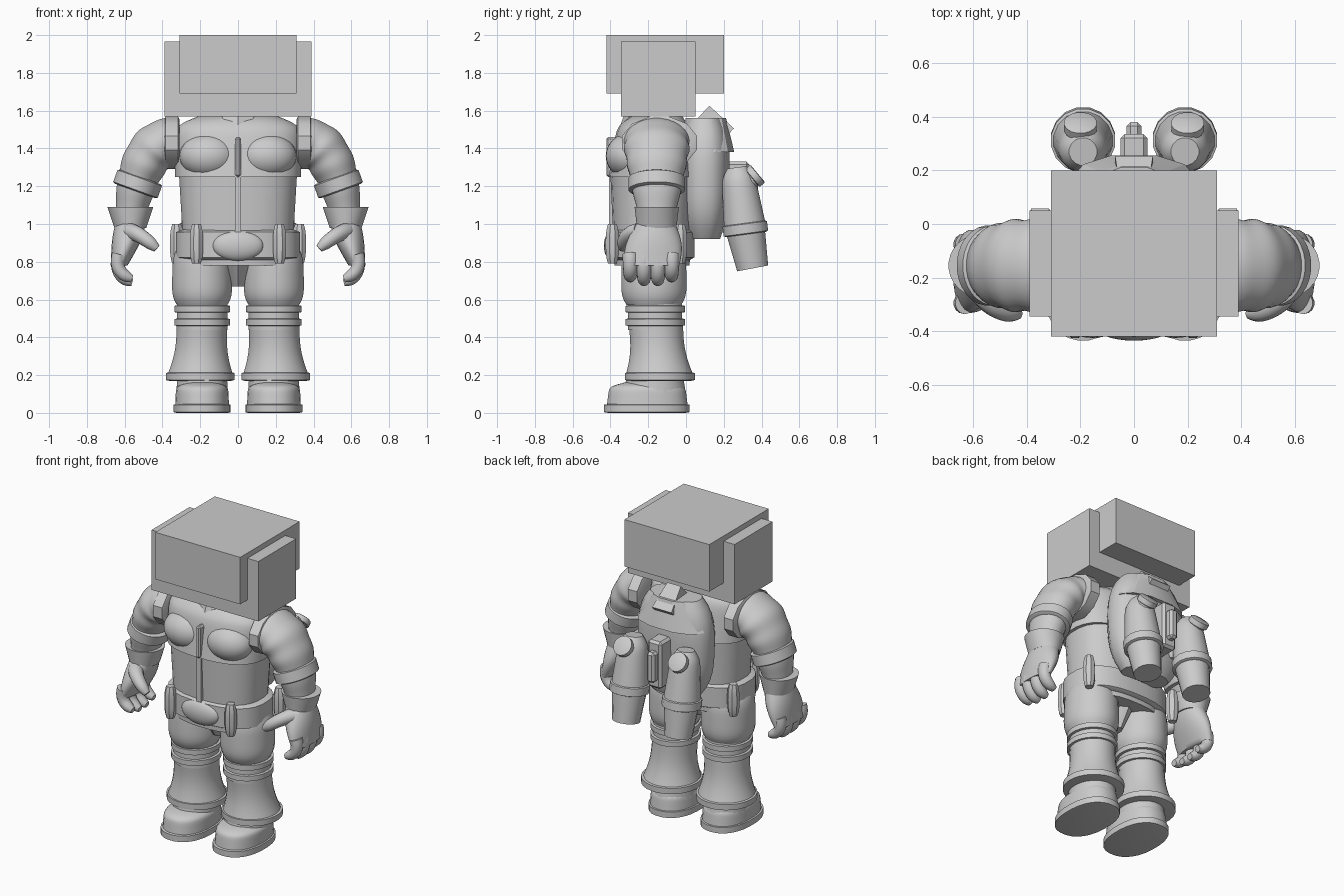
import bpy, bmesh, math
from mathutils import Vector

cube = bpy.data.objects.get("Cube")
if cube:
    bpy.data.objects.remove(cube)

grey = bpy.data.materials.new("suit grey")
grey.use_nodes = True
COLOUR = (0.6, 0.6, 0.6, 1)
grey.diffuse_color = COLOUR
grey.node_tree.nodes["Principled BSDF"].inputs["Base Color"].default_value = COLOUR

LEG_X = .19
TORSO_Y = -.18
ARM_Y = -.155


# Swelling rules along a part, from its start (0) to its end (1)
def straight(t):
    return 1


def band(t):
    return .9 if t in (0, 1) else 1


def dome(t):
    return max(.3, 1 - t ** 10) ** .4


def cap(t):
    return dome(1 - t)


def barrel(t):
    return 1 - .18 * abs(2 * t - 1) ** 4


def pod(t):
    return 1 - .35 * abs(2 * t - 1) ** 3


def bulge(t):
    return 1 + .18 * math.sin(math.pi * t)


def puffy(t):
    return bulge(t) + .025 * math.sin(8 * math.pi * t)


def flare(t):
    return 1 - .1 * math.sin(math.pi * t)


def finish(name, bm, angle=35):
    bmesh.ops.recalc_face_normals(bm, faces=bm.faces)
    mesh = bpy.data.meshes.new(name)
    bm.to_mesh(mesh)
    bm.free()
    mesh.materials.append(grey)
    part = bpy.data.objects.new(name, mesh)
    bpy.context.collection.objects.link(part)
    bpy.ops.object.select_all(action='DESELECT')
    part.select_set(True)
    bpy.context.view_layer.objects.active = part
    bpy.ops.object.shade_smooth_by_angle(angle=math.radians(angle))


def limb(name, start, end, size, end_size=None, bend=None, shape=straight,
         side=1, sides=28, square=2, level=False, angle=35, rings=12):
    """Skin elliptical rings along a curve; level rings stay horizontal."""
    start, end = Vector(start), Vector(end)
    bend = Vector(bend) if bend else (start + end) / 2
    size = Vector(size)
    end_size = Vector(end_size) if end_size else size
    bm = bmesh.new()
    loops = []
    for i in range(rings + 1):
        t = i / rings
        centre = start.lerp(bend, t).lerp(bend.lerp(end, t), t)
        along = (bend - start).lerp(end - bend, t).normalized()
        u, v = Vector((1, 0, 0)), Vector((0, 1, 0))
        if not level:
            u = v.cross(along).normalized()
            v = along.cross(u)
        radii = size.lerp(end_size, t) * shape(t)
        loop = []
        for k in range(sides):
            turn = 2 * math.pi * (k + .5) / sides
            c, s = math.cos(turn), math.sin(turn)
            c = math.copysign(abs(c) ** (2 / square), c)
            s = math.copysign(abs(s) ** (2 / square), s)
            spot = centre + u * radii.x * c + v * radii.y * s
            loop.append(bm.verts.new((spot.x * side, spot.y, spot.z)))
        loops.append(loop)
    for low, high in zip(loops, loops[1:]):
        for k in range(sides):
            j = (k + 1) % sides
            bm.faces.new((low[k], low[j], high[j], high[k]))
    bm.faces.new(loops[0])
    bm.faces.new(loops[-1])
    finish(name, bm, angle)


def column(name, x, y, bottom, top, size, end_size=None, **options):
    limb(name, (x, y, bottom), (x, y, top), size, end_size, level=True, **options)


def box(name, half_width, front, back, bottom, top, bevel=0):
    bm = bmesh.new()
    bmesh.ops.create_cube(bm, size=1)
    for v in bm.verts:
        v.co = (v.co.x * 2 * half_width,
                front if v.co.y < 0 else back,
                bottom if v.co.z < 0 else top)
    if bevel:
        bmesh.ops.bevel(bm, geom=bm.edges[:], offset=bevel, segments=1, affect='EDGES')
    finish(name, bm)


def ball(name, centre, radii):
    bm = bmesh.new()
    bmesh.ops.create_uvsphere(bm, u_segments=28, v_segments=16, radius=1)
    bmesh.ops.scale(bm, vec=radii, verts=bm.verts)
    bmesh.ops.translate(bm, vec=centre, verts=bm.verts)
    finish(name, bm)


# Head blocks
box("head_block", half_width=.31, front=-.42, back=.2, bottom=1.69, top=2)
box("head_side_block", half_width=.39, front=-.345, back=.05, bottom=1.57, top=1.965)

# Torso, chest, collar and zip
column("torso", 0, TORSO_Y, .78, 1.28, (.285, .2), (.315, .222), square=2.5)
column("chest", 0, TORSO_Y, 1.25, 1.57, (.335, .23), (.345, .18), shape=dome, square=2.5)
column("neck", 0, -.17, 1.5, 1.62, (.12, .12))
column("collar", 0, -.16, 1.53, 1.59, (.21, .17), (.16, .13), sides=16, shape=band)
limb("throat_notch", (0, -.34, 1.44), (0, -.27, 1.57), (.03, .04), (.1, .06), sides=6, level=True)
box("zip_lower", half_width=.016, front=-.408, back=-.3, bottom=.95, top=1.28)
box("zip_upper", half_width=.016, front=-.422, back=-.3, bottom=1.25, top=1.46, bevel=.01)
column("crotch", 0, TORSO_Y, .67, .85, (.035, .06), (.1, .18), sides=10)

# Belt and buckle
column("belt", 0, TORSO_Y, .81, .97, (.33, .225), shape=band, square=2.5)
ball("buckle", (0, -.39, .885), (.135, .045, .08))

for side in (-1, 1):
    ball("chest_pad", (side * .155, -.3, 1.36), (.155, .125, .12))
    for x, y in ((.22, -.39), (.325, -.03)):
        column("belt_pouch", x, y, .79, 1, (.038, .038), shape=pod, side=side, sides=8)

    # Legs
    column("thigh", LEG_X, -.17, .57, .88, (.163, .176), (.155, .17), shape=barrel, side=side)
    column("knee", LEG_X, -.163, .44, .6, (.134, .144), side=side)
    for z in (.46, .53):
        column("knee_band", LEG_X, -.163, z, z + .04, (.148, .158), shape=band, side=side)
    limb("boot_leg", (LEG_X, -.16, .47), (.2, -.14, .2), (.135, .145), (.175, .18),
         shape=flare, side=side, level=True)
    column("boot_hem", .2, -.138, .17, .215, (.183, .186), shape=band, side=side)
    column("ankle", LEG_X, -.165, .08, .25, (.138, .17), (.13, .14), side=side)
    column("toe_cap", LEG_X, -.205, .04, .16, (.143, .215), (.138, .2), shape=dome,
           side=side, square=2.3, angle=50)
    column("sole", LEG_X, -.208, 0, .047, (.152, .227), shape=band, side=side, square=2.3)

    # Arms
    limb("armhole_ring", (.31, -.14, 1.43), (.39, -.14, 1.43), (.143, .205), shape=band,
         side=side, sides=12)
    limb("sleeve", (.35, ARM_Y, 1.435), (.57, ARM_Y, 1.03), (.125, .17), (.08, .1),
         bend=(.52, ARM_Y, 1.43), shape=puffy, side=side, angle=50, rings=32)
    limb("elbow_cuff", (.518, ARM_Y, 1.25), (.545, ARM_Y, 1.175), (.126, .15), shape=band, side=side)

    # Gloves
    column("glove_cuff", .57, ARM_Y, .98, 1.09, (.085, .105), (.122, .118), side=side)
    limb("palm", (.57, -.16, 1), (.63, TORSO_Y, .78), (.08, .105), (.045, .145),
         bend=(.59, -.17, .9), shape=bulge, side=side, level=True, angle=60)
    for finger in range(4):
        y = -.295 + .073 * finger
        tip = .71 if finger in (0, 3) else .69
        limb("finger", (.63, y, .84), (.56, y, tip), (.038, .041), (.032, .035),
             bend=(.66, y, tip + .03), shape=dome, side=side, sides=14, angle=60)
    limb("thumb", (.57, -.25, .96), (.43, -.335, .87), (.045, .048), (.034, .034),
         bend=(.52, -.33, .95), shape=dome, side=side, sides=14, angle=60)

    # Thrusters
    limb("thruster", (.19, .27, 1.3), (.19, .31, 1), (.085, .085), (.112, .112),
         shape=cap, side=side, sides=16)
    limb("thruster_flange", (.19, .31, 1.005), (.19, .318, .945), (.121, .121), shape=band,
         side=side, sides=16)
    limb("thruster_nozzle", (.19, .316, .96), (.19, .353, .765), (.105, .105), (.085, .085),
         side=side, sides=16)
    limb("thruster_neck", (.2, .29, 1.19), (.2, .36, 1.25), (.05, .05), side=side, sides=16)
    limb("thruster_knob", (.2, .35, 1.242), (.2, .38, 1.267), (.062, .062), shape=band,
         side=side, sides=16)
    limb("thruster_arm", (.08, .15, 1.12), (.19, .28, 1.12), (.08, .05), side=side, sides=8)

# Backpack
column("backpack", 0, .1, .92, 1.56, (.25, .125), (.265, .14), shape=pod, sides=16, square=2.5)
column("backpack_lid", 0, .105, 1.38, 1.56, (.25, .155), (.14, .11), sides=12, square=2.5, angle=20)
limb("backpack_top_block", (0, .09, 1.59), (0, .22, 1.47), (.07, .07), (.1, .07), sides=4)
box("backpack_spine", half_width=.05, front=.15, back=.335, bottom=1.02, top=1.33, bevel=.015)
box("backpack_spine_plate", half_width=.028, front=.3, back=.38, bottom=1.07, top=1.27, bevel=.015)
